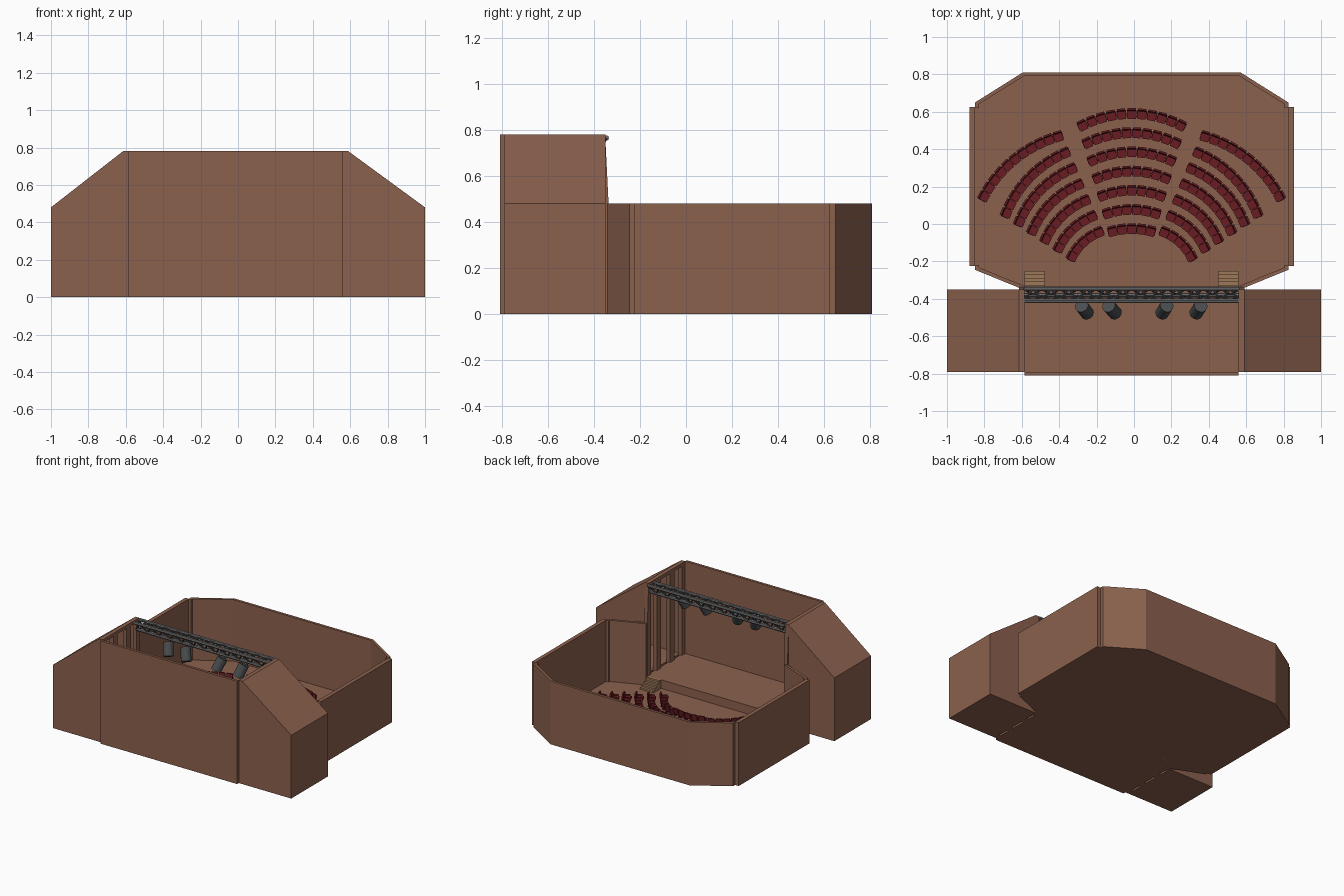
import bpy, bmesh, math
from mathutils import Vector, Matrix

if "Cube" in bpy.data.objects:
    bpy.data.objects.remove(bpy.data.objects["Cube"])

CX = -0.0125  # symmetry line of the building


def material(name, r, g, b):
    m = bpy.data.materials.new(name)
    m.diffuse_color = (r, g, b, 1)
    m.use_nodes = True
    m.node_tree.nodes["Principled BSDF"].inputs["Base Color"].default_value = m.diffuse_color
    return m


WALL = material("brown plaster", 0.26, 0.12, 0.075)
SEAT = material("dark red", 0.14, 0.012, 0.016)
METAL = material("truss grey", 0.17, 0.17, 0.17)
LAMP = material("lamp grey", 0.07, 0.075, 0.08)
TAN = material("stair wood", 0.34, 0.19, 0.1)


def finish(name, bm, mat):
    bmesh.ops.recalc_face_normals(bm, faces=bm.faces)
    me = bpy.data.meshes.new(name)
    bm.to_mesh(me)
    bm.free()
    me.materials.append(mat)
    ob = bpy.data.objects.new(name, me)
    bpy.context.collection.objects.link(ob)
    return ob


def add_prism(bm, pts, lo, hi, axis="z"):
    """Extrude a 2D outline along z (xy outline), y (xz) or x (yz)."""
    def place(p, t):
        return {"z": (p[0], p[1], t), "y": (p[0], t, p[1]), "x": (t, p[0], p[1])}[axis]
    a = [bm.verts.new(place(p, lo)) for p in pts]
    b = [bm.verts.new(place(p, hi)) for p in pts]
    bm.faces.new(a)
    bm.faces.new(b[::-1])
    n = len(pts)
    for i in range(n):
        j = (i + 1) % n
        bm.faces.new((a[i], a[j], b[j], b[i]))


def add_box(bm, x0, x1, y0, y1, z0, z1):
    add_prism(bm, [(x0, y0), (x1, y0), (x1, y1), (x0, y1)], z0, z1)


def add_tube(bm, p, q, r, sides=8, r2=None):
    p, q = Vector(p), Vector(q)
    rot = (q - p).to_track_quat("Z", "Y").to_matrix().to_4x4()
    bmesh.ops.create_cone(bm, cap_ends=True, segments=sides, radius1=r,
                          radius2=r if r2 is None else r2, depth=(q - p).length,
                          matrix=Matrix.Translation((p + q) / 2) @ rot)


def prism(name, pts, lo, hi, mat=WALL, axis="z"):
    bm = bmesh.new()
    add_prism(bm, pts, lo, hi, axis)
    return finish(name, bm, mat)


def mir(pts, side):
    """side -1 keeps left-hand points, side 1 mirrors them to the right."""
    return [(x if side < 0 else 2 * CX - x, y) for x, y in pts]


# Floors
half = [(-0.59, -0.35), (-0.85, -0.24), (-0.85, 0.65), (-0.595, 0.81)]
prism("auditorium_floor", half + mir(half, 1)[::-1], 0, 0.015)
prism("stage_floor", [(-0.6, -0.79), (0.575, -0.79), (0.575, -0.345), (-0.6, -0.345)], 0, 0.08)

# Outer walls across the middle
prism("auditorium_back_wall", [(-0.595, 0.81), (0.57, 0.81), (0.57, 0.79), (-0.595, 0.79)], 0, 0.48)
prism("stage_back_wall", [(-0.585, -0.81), (0.56, -0.81), (0.56, -0.79), (-0.585, -0.79)], 0, 0.78)

for side, word, outer in ((-1, "left", -1.0), (1, "right", 1.0)):
    # Auditorium walls
    prism(word + "_side_wall", mir([(-0.88, -0.225), (-0.85, -0.225), (-0.85, 0.625), (-0.88, 0.625)], side), 0, 0.48)
    prism(word + "_corner_wall", mir([(-0.85, 0.65), (-0.595, 0.81), (-0.59, 0.79), (-0.83, 0.64), (-0.83, 0.62), (-0.85, 0.62)], side), 0, 0.48)
    prism(word + "_front_wall", mir([(-0.85, -0.22), (-0.85, -0.245), (-0.6, -0.347), (-0.59, -0.33), (-0.83, -0.232), (-0.83, -0.22)], side), 0, 0.48)

    # Wing beside the stage: hollow shell with sloping roof
    xi, = [p[0] for p in mir([(-0.615, 0)], side)]
    xs, = [p[0] for p in mir([(-0.585, 0)], side)]
    t = -side * 0.02
    end = [(xi, 0), (outer, 0), (outer, 0.48), (xi, 0.78)]
    bm = bmesh.new()
    add_prism(bm, end, -0.79, -0.77, "y")
    add_prism(bm, end, -0.37, -0.35, "y")
    add_prism(bm, [(outer, 0), (outer, 0.48), (xi, 0.78), (xi, 0.755),
                   (outer + t, 0.465), (outer + t, 0.08), (xi, 0.08), (xi, 0)], -0.77, -0.37, "y")
    finish(word + "_wing", bm, WALL)

    # Upright panels and header between stage and wing
    bm = bmesh.new()
    x0, x1 = sorted((xi, xs))
    for y0, y1 in ((-0.79, -0.75), (-0.66, -0.61), (-0.5, -0.45), (-0.38, -0.35)):
        add_box(bm, x0, x1, y0, y1, 0, 0.76)
    add_box(bm, x0, x1, -0.79, -0.35, 0.755, 0.78)
    finish(word + "_stage_panels", bm, WALL)
    prism(word + "_proscenium_pier", [(-0.36, 0), (-0.337, 0), (-0.337, 0.48), (-0.352, 0.78), (-0.36, 0.78)], x0, x1, WALL, "x")

    # Steps up to the stage
    bm = bmesh.new()
    sx = sorted(p[0] for p in mir([(-0.585, 0), (-0.475, 0)], side))
    for i in range(5):
        add_box(bm, sx[0], sx[1], -0.25 - 0.019 * (i + 1), -0.25 - 0.019 * i, 0.0, 0.028 + 0.013 * i)
    finish(word + "_stairs", bm, TAN)

# Lighting truss: three chords with zigzag bracing
XL, XR = -0.588, 0.563
chords = [(-0.347, 0.765), (-0.41, 0.765), (-0.38, 0.705)]
bm = bmesh.new()
for y, z in chords:
    add_tube(bm, (XL, y, z), (XR, y, z), 0.012)
finish("truss_chords", bm, METAL)
bm = bmesh.new()
N = 24
for a, b in ((0, 1), (1, 2), (2, 0)):
    for i in range(N):
        p, q = (chords[a], chords[b]) if i % 2 else (chords[b], chords[a])
        xa, xb = (XL + (XR - XL) * k / N for k in (i, i + 1))
        add_tube(bm, (xa, *p), (xb, *q), 0.006, 6)
finish("truss_braces", bm, LAMP)

# Spotlights hung from the truss and aimed at the stage
for i, (x, dx) in enumerate(((-0.28, 0.03), (-0.135, 0.035), (0.175, -0.025), (0.357, -0.025))):
    bm = bmesh.new()
    top = Vector((x, -0.437, 0.71))
    axis = Vector((dx, -0.04, -0.085))
    add_tube(bm, top, top + axis, 0.037, 14)
    add_tube(bm, top + axis * 0.3, (x, -0.38, 0.705), 0.007, 6)
    finish("spotlight_%d" % (i + 1), bm, LAMP)

# One theatre seat, local -y is where the sitter faces
bm = bmesh.new()
add_box(bm, -0.022, 0.022, -0.028, 0.014, 0.022, 0.036)
add_prism(bm, [(0.012, 0.022), (0.022, 0.022), (0.029, 0.068), (0.019, 0.068)], -0.022, 0.022, "x")
for s in (-1, 1):
    add_box(bm, s * 0.024 - 0.002, s * 0.024 + 0.002, -0.02, 0.02, 0, 0.046)
seat_ob = finish("seat", bm, SEAT)
seat_mesh = seat_ob.data
bpy.data.objects.remove(seat_ob)


def seat_row(name, a, b, sag):
    """Seats along the arc from a (left) to b (right), bulging away from the stage."""
    a, b = Vector(a), Vector(b)
    h = (b - a).length / 2
    d = (b - a).normalized()
    nrm = Vector((-d.y, d.x))
    r = (h * h + sag * sag) / (2 * sag)
    centre = (a + b) / 2 - nrm * (r - sag)
    span = 2 * math.asin(h / r)
    n = max(3, round(r * span / 0.053))
    base = math.atan2(nrm.y, nrm.x)
    for i in range(n):
        ang = base + span * (0.5 - (i + 0.5) / n)
        ob = bpy.data.objects.new("%s_seat_%d" % (name, i + 1), seat_mesh)
        ob.location = (centre.x + r * math.cos(ang), centre.y + r * math.sin(ang), 0.015)
        ob.rotation_euler.z = ang - math.pi / 2
        bpy.context.collection.objects.link(ob)


# Seven curved rows in three blocks
for k in range(7):
    f = k / 6
    w = 0.127 + 0.16 * f
    ye = -0.045 + 0.56 * f
    seat_row("centre_row_%d" % (k + 1), (CX - w, ye), (CX + w, ye), 0.02 + 0.055 * f)
    far = (-0.815, 0.125) if k == 6 else (-0.342 - 0.07 * k, -0.195 + 0.046 * k)
    near = (-0.165 - 0.215 * f, -0.035 + 0.51 * f)
    sag = 0.11 * (Vector(far) - Vector(near)).length
    seat_row("left_row_%d" % (k + 1), far, near, sag)
    (fx, near_r), = [(mir([far], 1)[0], mir([near], 1)[0])]
    seat_row("right_row_%d" % (k + 1), near_r, fx, sag)
